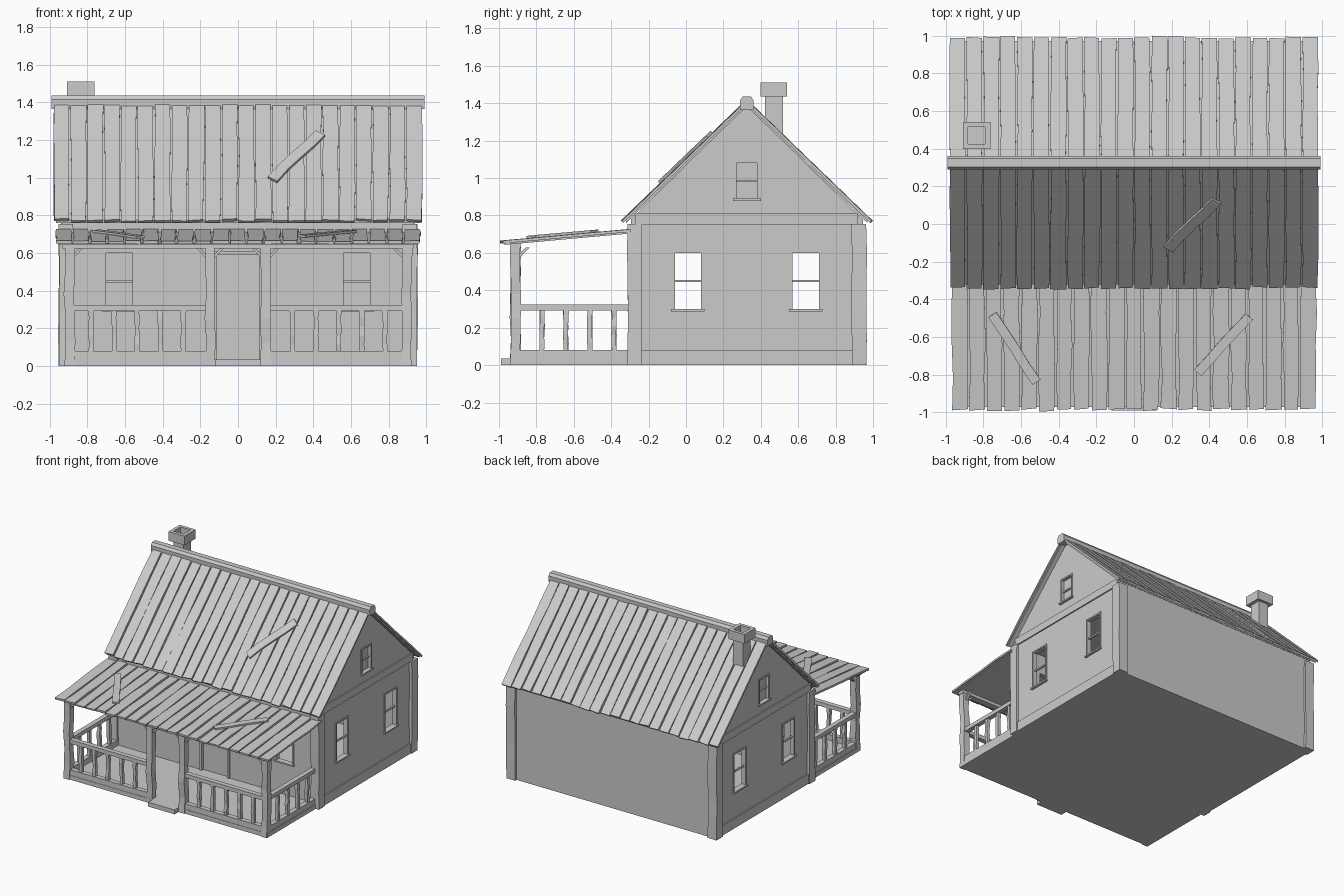
import bpy, bmesh, random
from mathutils import Vector

random.seed(7)
if "Cube" in bpy.data.objects:
    bpy.data.objects.remove(bpy.data.objects["Cube"])

grey = bpy.data.materials.new("weathered grey")
grey.use_nodes = True
grey.diffuse_color = (0.6, 0.6, 0.6, 1)
grey.node_tree.nodes["Principled BSDF"].inputs["Base Color"].default_value = (0.6, 0.6, 0.6, 1)


def jit(a):
    return random.uniform(-a, a)


def finish(name, bm):
    bmesh.ops.recalc_face_normals(bm, faces=bm.faces)
    mesh = bpy.data.meshes.new(name)
    bm.to_mesh(mesh)
    bm.free()
    mesh.materials.append(grey)
    ob = bpy.data.objects.new(name, mesh)
    bpy.context.collection.objects.link(ob)
    return ob


def loft(bm, rings):
    """Close a stack of equal rings into a solid."""
    rows = [[bm.verts.new(p) for p in ring] for ring in rings]
    n = len(rows[0])
    for a, b in zip(rows, rows[1:]):
        for i in range(n):
            bm.faces.new((a[i], a[(i + 1) % n], b[(i + 1) % n], b[i]))
    bm.faces.new(rows[0])
    bm.faces.new(rows[-1])


def add_box(bm, x, y, z):
    loft(bm, [[(x[0], y[0], h), (x[1], y[0], h), (x[1], y[1], h), (x[0], y[1], h)] for h in z])


def box(name, x, y, z):
    bm = bmesh.new()
    add_box(bm, x, y, z)
    return finish(name, bm)


def prism(name, profile, x0, x1):
    """Extrude a (y, z) profile along x."""
    bm = bmesh.new()
    loft(bm, [[(x, y, z) for y, z in profile] for x in (x0, x1)])
    return finish(name, bm)


def worn_post(name, cx, cy, w, z0, z1, wobble):
    """Upright timber with slightly crooked sides."""
    bm = bmesh.new()
    rings = []
    for i in range(6):
        z = z0 + (z1 - z0) * i / 5
        dx, dy, r = jit(wobble), jit(wobble), w / 2 + jit(wobble / 2)
        rings.append([(cx + dx + sx * r, cy + dy + sy * r, z)
                      for sx, sy in ((-1, -1), (1, -1), (1, 1), (-1, 1))])
    loft(bm, rings)
    return finish(name, bm)


def planks(name, n, half, eave, top, thick, gap, jag):
    """Row of roof planks running from the eave up to the top line."""
    bm = bmesh.new()
    a, b = Vector((0, *eave)), Vector((0, *top))
    run = (b - a).normalized()
    up = Vector((0, -run.z, run.y))
    if up.z < 0:
        up = -up
    step = 2 * half / n
    for i in range(n):
        x0, x1 = -half + i * step, -half + (i + 1) * step
        t, g = thick + jit(0.003), gap / 2
        rings = []
        for k in range(5):
            p = a.lerp(b, k / 4)
            if k == 0:
                p = p + run * jit(jag)
            l, r = x0 + g + jit(g * 0.9), x1 - g + jit(g * 0.9)
            tilt = run * (jit(0.004) if k == 0 else 0)
            rings.append([Vector((l, *p.yz)) + tilt, Vector((r, *p.yz)) - tilt,
                          Vector((r, *p.yz)) + up * t - tilt, Vector((l, *p.yz)) + up * t + tilt])
        loft(bm, rings)
    return finish(name, bm)


def loose_board(name, p, q, slope, width, thick):
    """Fallen board lying on a slope that rises along y."""
    bm = bmesh.new()
    p, q = Vector(p), Vector(q)
    up = Vector((0, -slope, 1)).normalized()
    side = (q - p).cross(up).normalized() * width / 2
    rings = []
    for k in range(5):
        c = p.lerp(q, k / 4) + side * jit(0.15)
        rings.append([c - side, c + side, c + side + up * thick, c - side + up * thick])
    loft(bm, rings)
    return finish(name, bm)


def cut(target, cutters):
    for c in cutters:
        c.hide_render = True
        m = target.modifiers.new("cut", "BOOLEAN")
        m.operation, m.solver, m.object = "DIFFERENCE", "EXACT", c
        bpy.context.view_layer.objects.active = target
        bpy.ops.object.modifier_apply(modifier=m.name)
        bpy.data.objects.remove(c)


# House shell with hollow room and openings
RIDGE, WALL = 0.325, 0.93
FRONT, BACK = -0.295, 0.945
SILL, HEAD = 0.30, 0.60
side_windows = [(-0.06, 0.08), (0.57, 0.71)]
front_windows = [(-0.70, -0.56), (0.56, 0.70)]
attic = (0.27, 0.38)
house = prism("house_walls", [(FRONT, 0), (BACK, 0), (BACK, 0.778), (RIDGE, 1.389), (FRONT, 0.778)], -WALL, WALL)
cutters = [box("room_cutter", (-0.9, 0.9), (FRONT + 0.03, BACK - 0.03), (0.06, 0.76))]
cutters += [box("side_cutter", (-1.2, 1.2), w, (SILL, HEAD)) for w in side_windows]
cutters += [box("front_cutter", w, (-0.4, -0.2), (SILL, HEAD)) for w in front_windows]
cutters.append(box("door_cutter", (-0.115, 0.115), (-0.4, FRONT + 0.012), (0.035, 0.59)))
for s in (-1, 1):
    cutters.append(box("attic_cutter", sorted((s * 0.912, s * 1.1)), attic, (0.89, 1.08)))
cut(house, cutters)


def window(name, axis, u, z, face, out):
    """Trim, sill and bars around an opening on a wall facing x or y."""
    bm = bmesh.new()
    t, mid = 0.012, (z[0] + z[1]) / 2

    def bar(ua, ub, za, zb, d0, d1):
        d = sorted((face + out * d0, face + out * d1))
        add_box(bm, *((d, (ua, ub)) if axis == "x" else ((ua, ub), d)), (za, zb))
    bar(u[0] - t, u[0], z[0], z[1], -0.01, 0.007)
    bar(u[1], u[1] + t, z[0], z[1], -0.01, 0.007)
    bar(u[0] - t, u[1] + t, z[1], z[1] + t, -0.01, 0.007)
    bar(u[0] - 0.02, u[1] + 0.02, z[0] - t, z[0], -0.01, 0.018)
    bar(u[0], u[1], mid - 0.006, mid + 0.006, -0.02, -0.006)
    finish(name, bm)


for s in (-1, 1):
    tag = "left" if s > 0 else "right"
    for w, place in zip(side_windows, ("front", "back")):
        window(f"{tag}_{place}_window", "x", w, (SILL, HEAD), s * WALL, s)
    window(f"{tag}_attic_window", "x", attic, (0.89, 1.08), s * WALL, s)
    # Corner timbers, base board and gable band
    xs = sorted((s * 0.885, s * 0.95))
    worn_post(f"{tag}_front_corner", s * 0.912, -0.275, 0.074, 0, 0.755, 0.003)
    worn_post(f"{tag}_back_corner", s * 0.912, 0.925, 0.08, 0, 0.755, 0.003)
    face = sorted((s * (WALL - 0.01), s * 0.94))
    box(f"{tag}_base_board", face, (-0.24, 0.89), (0, 0.08))
    box(f"{tag}_gable_band", face, (-0.27, 0.92), (0.75, 0.81))
for w, tag in zip(front_windows, ("right", "left")):
    window(f"front_{tag}_window", "y", w, (SILL, HEAD), FRONT, -1)

# Door frame and panel
for s in (-1, 1):
    box("door_jamb", sorted((s * 0.115, s * 0.135)), (-0.307, -0.29), (0.035, 0.61))
box("door_lintel", (-0.115, 0.115), (-0.307, -0.29), (0.59, 0.61))

# Main roof: under-sheets, planks and ridge cap
for eave, tag in ((-0.32, "front"), (0.97, "back")):
    k = 0.965
    low = 1.397 - abs(eave - RIDGE) * k
    prism(f"{tag}_roof_sheet", [(eave, low), (RIDGE, 1.397), (RIDGE, 1.383), (eave, low - 0.014)], -0.965, 0.965)
    edge = -0.33 if eave < 0 else 0.98
    planks(f"{tag}_roof_planks", 22, 0.98, (edge, 1.397 - abs(edge - RIDGE) * k), (RIDGE, 1.397), 0.016, 0.008, 0.008)
prism("ridge_cap", [(0.29, 1.365), (0.36, 1.365), (0.362, 1.415), (0.347, 1.436), (0.303, 1.436), (0.288, 1.415)],
      -0.99, 0.99)

# Chimney with hollow cap
stack = box("chimney_stack", (-0.88, -0.79), (0.422, 0.518), (1.15, 1.44))
cap = box("chimney_cap", (-0.907, -0.762), (0.397, 0.54), (1.435, 1.51))
cut(cap, [box("flue_cutter", (-0.88, -0.79), (0.424, 0.514), (1.455, 1.6))])

# Porch floor, step, posts and beam
box("porch_floor", (-0.92, 0.92), (-0.935, -0.28), (0, 0.035))
box("porch_step", (-0.12, 0.12), (-0.99, -0.93), (0, 0.036))
box("porch_beam", (-0.93, 0.93), (-0.937, -0.885), (0.625, 0.65))
POST_Y = -0.912
for x in (-0.895, -0.147, 0.147, 0.895):
    worn_post("porch_post", x, POST_Y, 0.052, 0, 0.635, 0.005)


def bracket(x, y, dx, dy):
    """Diagonal brace under the porch beam."""
    bm = bmesh.new()
    px, py = 0.012 * abs(dy), 0.012 * abs(dx)
    rings = []
    for s in (-1, 1):
        rings.append([(x + s * px + dx * a, y + s * py + dy * a, z)
                      for a, z in ((0.02, 0.57), (0.02, 0.592), (0.055, 0.628), (0.075, 0.628))])
    loft(bm, rings)
    finish("porch_bracket", bm)


# Railings and brackets on both sides
for s in (-1, 1):
    inner, outer = s * 0.17, s * 0.87
    xs = sorted((inner, outer))
    for tag, z in (("lower", (0.03, 0.08)), ("upper", (0.293, 0.325))):
        box(f"front_{tag}_rail", xs, (-0.932, -0.892), z)
        box(f"side_{tag}_rail", sorted((s * 0.876, s * 0.915)), (-0.89, -0.29), z)
    for i in range(5):
        worn_post("front_baluster", s * (0.29 + 0.1225 * i), POST_Y, 0.026, 0.07, 0.3, 0.003)
    for i in range(4):
        worn_post("side_baluster", s * 0.896, -0.77 + 0.128 * i, 0.026, 0.07, 0.3, 0.003)
    bracket(s * 0.895, POST_Y, -s, 0)
    bracket(s * 0.147, POST_Y, s, 0)
    bracket(s * 0.147, POST_Y, -s, 0)
    bracket(s * 0.895, POST_Y, 0, 1)

# Porch roof
prism("porch_roof_sheet", [(-0.97, 0.643), (-0.295, 0.704), (-0.295, 0.712), (-0.97, 0.651)], -0.955, 0.955)
planks("porch_roof_planks", 21, 0.972, (-0.985, 0.65), (-0.295, 0.712), 0.014, 0.012, 0.008)

# Fallen boards
loose_board("roof_loose_board", (0.18, -0.125, 0.985), (0.435, 0.13, 1.23), 0.965, 0.06, 0.016)
loose_board("porch_loose_board_right", (-0.75, -0.48, 0.711), (-0.52, -0.84, 0.679), 0.09, 0.05, 0.013)
loose_board("porch_loose_board_left", (0.34, -0.79, 0.684), (0.61, -0.49, 0.71), 0.09, 0.05, 0.013)
